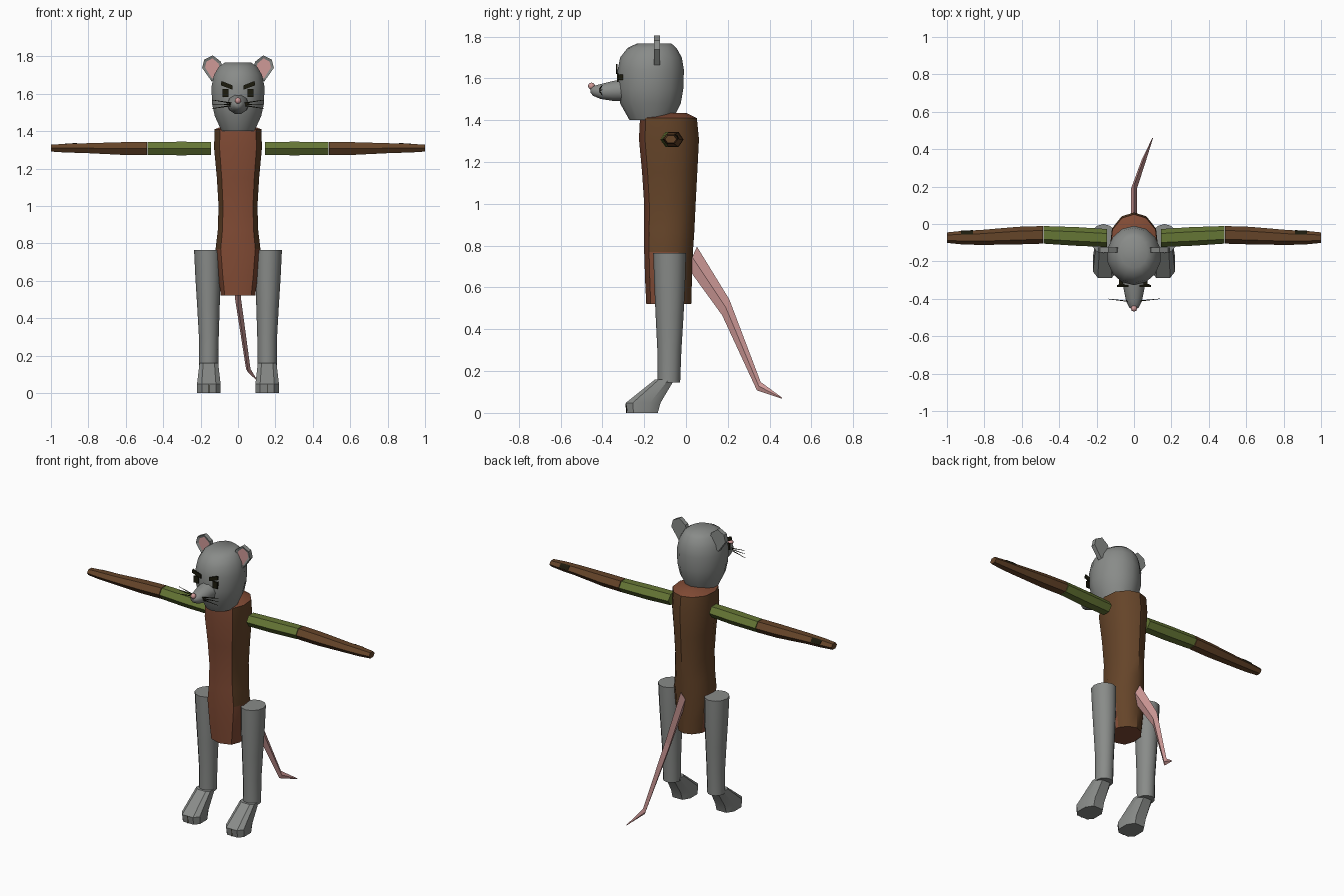
import bpy, bmesh
from math import sin, cos, pi, radians
from mathutils import Vector

cube = bpy.data.objects.get("Cube")
if cube:
    bpy.data.objects.remove(cube, do_unlink=True)


def material(name, r, g, b):
    m = bpy.data.materials.new(name)
    m.use_nodes = True
    m.diffuse_color = (r, g, b, 1)
    m.node_tree.nodes["Principled BSDF"].inputs["Base Color"].default_value = (r, g, b, 1)
    return m


FUR = material("grey fur", .25, .26, .25)
PINK = material("pink skin", .62, .32, .31)
RED = material("red brown cloth", .22, .07, .035)
BROWN = material("dark brown cloth", .13, .058, .022)
GREEN = material("olive sleeve", .13, .18, .035)
DARK = material("near black", .012, .011, .004)


def finish(name, bm, mats, angle=40, rule=None):
    """Turn a bmesh into a shaded object, colouring faces by an optional rule."""
    bmesh.ops.recalc_face_normals(bm, faces=bm.faces)
    if rule:
        for f in bm.faces:
            f.material_index = rule(f)
    me = bpy.data.meshes.new(name)
    bm.to_mesh(me)
    bm.free()
    for m in mats:
        me.materials.append(m)
    ob = bpy.data.objects.new(name, me)
    bpy.context.collection.objects.link(ob)
    bpy.ops.object.select_all(action='DESELECT')
    ob.select_set(True)
    bpy.context.view_layer.objects.active = ob
    if angle:
        bpy.ops.object.shade_smooth_by_angle(angle=radians(angle))
    return ob


def loft(name, rings, mats, angle=40, rule=None):
    """Skin a list of equal-length point rings and cap both ends."""
    bm = bmesh.new()
    rows = [[bm.verts.new(p) for p in ring] for ring in rings]
    n = len(rows[0])
    for a, b in zip(rows, rows[1:]):
        for i in range(n):
            j = (i + 1) % n
            bm.faces.new((a[i], a[j], b[j], b[i]))
    bm.faces.new(rows[0])
    bm.faces.new(rows[-1])
    return finish(name, bm, mats, angle, rule)


def circle(n, turn=0):
    return [(cos(2 * pi * i / n + turn), sin(2 * pi * i / n + turn)) for i in range(n)]


def level(shape, x, z, rx, front, back):
    """Horizontal ring at height z reaching from front to back along y."""
    cy, ry = (front + back) / 2, (back - front) / 2
    return [(x + rx * u, cy + ry * v, z) for u, v in shape]


def plate(name, pts, mat, thick):
    """Thin slab facing the front."""
    bm = bmesh.new()
    face = bm.faces.new([bm.verts.new(p) for p in pts])
    ext = bmesh.ops.extrude_face_region(bm, geom=[face])
    moved = [v for v in ext['geom'] if isinstance(v, bmesh.types.BMVert)]
    bmesh.ops.translate(bm, verts=moved, vec=(0, thick, 0))
    return finish(name, bm, [mat], None)


# Torso: flat front panel, rounded back, red at the front and lower sides
half = [(0, -1), (.77, -.8), (1, -.25), (.92, .4), (.52, .85), (0, 1)]
body = half + [(-x, y) for x, y in half[-2:0:-1]]
torso = [(.52, .092, -.19, .025), (.62, .105, -.195, .028), (.77, .12, -.2, .033),
         (.87, .108, -.2, .04), (1.0, .104, -.2, .046), (1.15, .113, -.21, .054),
         (1.31, .128, -.225, .062), (1.41, .125, -.22, .052), (1.435, .06, -.13, 0)]


def torso_rule(f):
    c = f.calc_center_median()
    low = c.z < .8 and abs(f.normal.x) > .8
    return 0 if f.normal.y < -.7 or low or abs(f.normal.z) > .5 else 1


loft("torso", [level(body, 0, z, r, a, b) for z, r, a, b in torso], [RED, BROWN], 35, torso_rule)

# Head
head = [(1.4, .09, -.27, -.065), (1.48, .127, -.315, -.025), (1.55, .143, -.327, -.013),
        (1.64, .145, -.327, -.01), (1.7, .132, -.315, -.02), (1.745, .105, -.28, -.045),
        (1.767, .072, -.235, -.07)]
loft("head", [level(circle(14, pi / 14), 0, z, r, a, b) for z, r, a, b in head], [FUR], 50)

# Snout and nose, lofted along y
snout = [(-.29, 1.545, .06, .055), (-.35, 1.54, .055, .05), (-.41, 1.537, .043, .037),
         (-.445, 1.54, .026, .024), (-.457, 1.543, .012, .012)]
loft("snout", [[(rx * u, y, z + rz * v) for u, v in circle(10)] for y, z, rx, rz in snout], [FUR], 50)
bm = bmesh.new()
bmesh.ops.create_uvsphere(bm, u_segments=8, v_segments=6, radius=.017)
bmesh.ops.translate(bm, verts=bm.verts, vec=(0, -.452, 1.563))
finish("nose", bm, [PINK], 60)


def beam(name, a, b, ra, rb, mat):
    """Thin tapering three-sided rod."""
    a, b = Vector(a), Vector(b)
    q = (b - a).to_track_quat('Z', 'Y')
    loft(name, [[p + q @ Vector((r * u, r * v, 0)) for u, v in circle(3)]
                for p, r in ((a, ra), (b, rb))], [mat], None)


def arm_ring(s, x, y, z, ry, rz):
    return [(s * x, y + ry * u, z + rz * v) for u, v in circle(6)]


for s, side in ((1, "left"), (-1, "right")):
    # Ears: hexagonal slabs with an inset pink front
    outline = [(.077, 1.72), (.092, 1.772), (.135, 1.805), (.181, 1.782), (.192, 1.738), (.14, 1.665)]
    bm = bmesh.new()
    face = bm.faces.new([bm.verts.new((s * x, -.125, z)) for x, z in outline])
    ext = bmesh.ops.extrude_face_region(bm, geom=[face])
    front = [g for g in ext['geom'] if isinstance(g, bmesh.types.BMFace)]
    bmesh.ops.translate(bm, verts=front[0].verts, vec=(0, -.028, 0))
    bmesh.ops.inset_region(bm, faces=front, thickness=.016)
    inner = front[0]
    bmesh.ops.translate(bm, verts=inner.verts, vec=(0, .006, 0))
    finish(side + "_ear", bm, [FUR, PINK], None, lambda f: int(f == inner))

    # Eyes and slanted brows
    plate(side + "_eye", [(s * x, -.331, z) for x, z in
          ((.05, 1.583), (.083, 1.583), (.083, 1.625), (.05, 1.625))], DARK, .009)
    plate(side + "_brow", [(s * x, -.336, z) for x, z in
          ((.03, 1.622), (.092, 1.645), (.088, 1.668), (.03, 1.645))], DARK, .009)
    beam(side + "_eye_mount", (s * .066, -.325, 1.605), (s * .066, -.27, 1.605), .015, .015, DARK)

    # Whiskers
    for i, (z0, z1) in enumerate(((1.55, 1.567), (1.543, 1.545), (1.537, 1.52))):
        beam(f"{side}_whisker_{i + 1}", (s * .035, -.412, z0), (s * .14, -.4, z1), .004, .0015, DARK)

    # Arms: olive upper sleeve, brown forearm
    loft(side + "_upper_arm", [arm_ring(s, .145, -.075, 1.308, .048, .04),
                               arm_ring(s, .3, -.067, 1.307, .05, .042),
                               arm_ring(s, .483, -.058, 1.308, .047, .04)], [GREEN], 20)
    loft(side + "_forearm", [arm_ring(s, .487, -.058, 1.308, .047, .04),
                             arm_ring(s, .62, -.062, 1.307, .047, .039),
                             arm_ring(s, .82, -.072, 1.309, .04, .03),
                             arm_ring(s, .92, -.073, 1.309, .036, .027),
                             arm_ring(s, 1.0, -.073, 1.309, .028, .021)], [BROWN], 20)
    # Dark patch on the back of each wrist
    loft(side + "_wrist_patch", [[(s * x, y + o, z + o) for y, z in
         ((-.058, 1.333), (-.045, 1.326), (-.036, 1.309))]
         for x, o in ((.86, .003), (.925, .001))], [DARK], None)

    # Legs: open-topped tapering tubes closed with flat caps
    leg = [(.145, .157, .052, -.135, -.028), (.3, .156, .053, -.137, -.022),
           (.46, .158, .06, -.145, -.012), (.62, .16, .068, -.152, -.004), (.765, .163, .072, -.157, 0)]
    loft(side + "_leg", [level(circle(12), s * x, z, r, a, b) for z, x, r, a, b in leg], [FUR], 40)

    # Feet sweep forward from the ankle
    foot = [(0, .156, .062, -.28, -.135), (.048, .156, .063, -.288, -.122), (.16, .156, .05, -.148, -.055)]
    block = [(.6, -1), (1, -.6), (1, .4), (.55, 1)]
    block += [(-x, y) for x, y in reversed(block)]
    loft(side + "_foot", [level(block, s * x, z, r, a, b) for z, x, r, a, b in foot], [FUR], 35)
    beam(side + "_toe_cleft", (s * .156, -.2835, .0), (s * .156, -.287, .045), .003, .003, DARK)

# Tail: narrow diamond section that ends in a bent tip
tail = [((0, .03, .745), .016, .05), ((0, .19, .505), .016, .038),
        ((.055, .348, .128), .012, .02), ((.1, .46, .07), .002, .002)]
loft("tail", [[(x + w, y, z), (x, y + h * .45, z + h), (x - w, y, z), (x, y - h * .45, z - h)]
              for (x, y, z), w, h in tail], [PINK], None)
